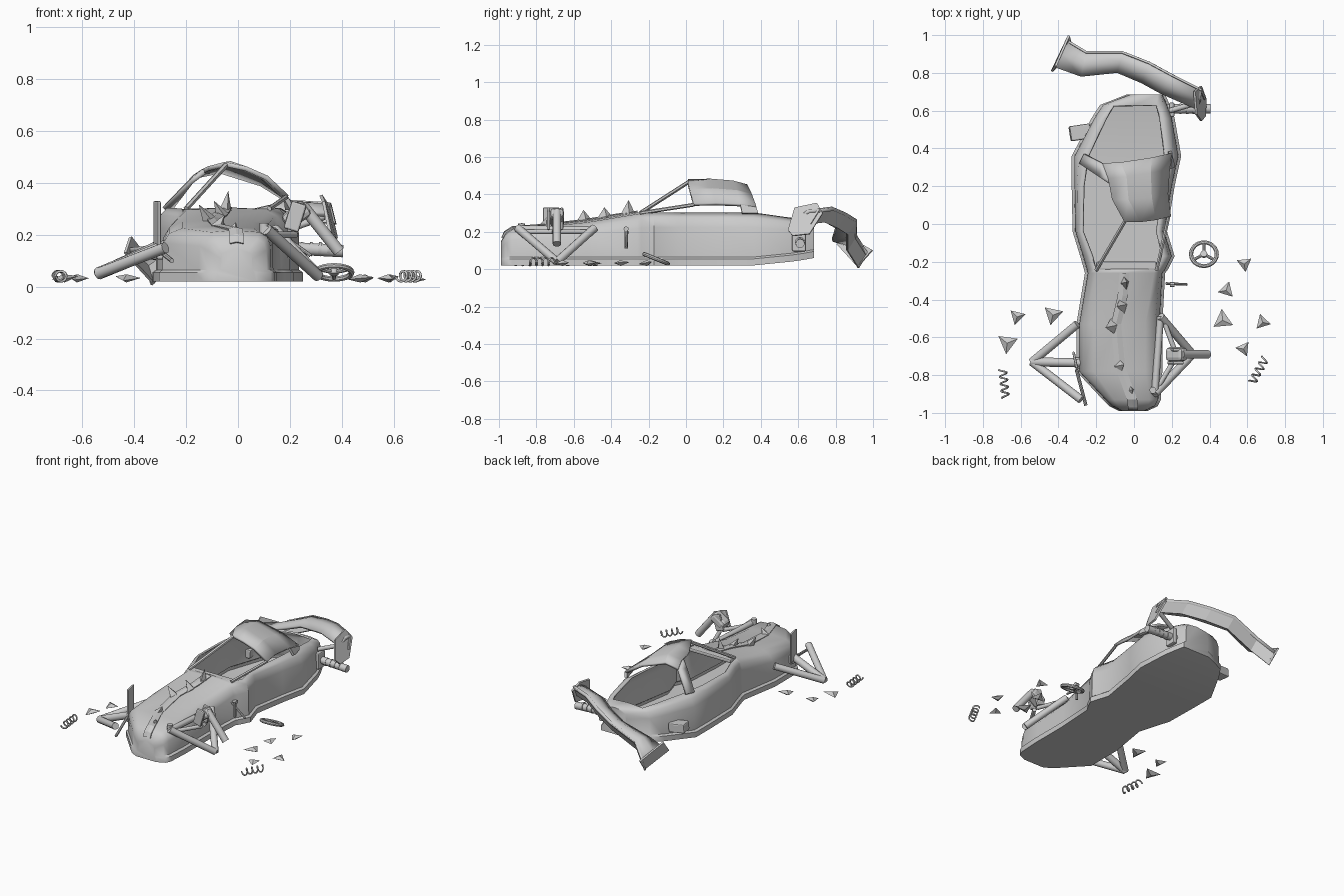
import bpy, bmesh, math, random
from mathutils import Vector

if "Cube" in bpy.data.objects:
    bpy.data.objects.remove(bpy.data.objects["Cube"])
random.seed(4)

def make(name, verts, faces, thick=0, smooth=None, offset=-1):
    me = bpy.data.meshes.new(name)
    bm = bmesh.new()
    vs = [bm.verts.new(v) for v in verts]
    for f in faces:
        bm.faces.new([vs[i] for i in f])
    bmesh.ops.recalc_face_normals(bm, faces=bm.faces)
    bm.to_mesh(me)
    bm.free()
    ob = bpy.data.objects.new(name, me)
    bpy.context.collection.objects.link(ob)
    if thick:
        m = ob.modifiers.new("thickness", 'SOLIDIFY')
        m.thickness, m.offset = thick, offset
    if smooth:
        shade(ob, smooth)
    return ob

def shade(ob, deg=40):
    bpy.ops.object.select_all(action='DESELECT')
    ob.select_set(True)
    bpy.context.view_layer.objects.active = ob
    bpy.ops.object.shade_smooth_by_angle(angle=math.radians(deg))

def rod(name, a, b, r, sides=12):
    a, b = Vector(a), Vector(b)
    d = b - a
    bpy.ops.mesh.primitive_cylinder_add(vertices=sides, radius=r, depth=d.length, location=(a + b) / 2,
                                        rotation=d.to_track_quat('Z', 'Y').to_euler())
    ob = bpy.context.object
    ob.name = name
    if sides > 6:
        shade(ob)
    return ob

def box(name, loc, size, rot=(0, 0, 0), bevel=0.008):
    bpy.ops.mesh.primitive_cube_add(size=1, location=loc, rotation=rot)
    ob = bpy.context.object
    ob.name, ob.scale = name, size
    bpy.ops.object.transform_apply(location=False, rotation=False, scale=True)
    m = ob.modifiers.new("bevel", 'BEVEL')
    m.width, m.segments = bevel, 2
    return ob

def grid_faces(rows, cols):
    return [(r*cols + c, r*cols + c + 1, (r+1)*cols + c + 1, (r+1)*cols + c)
            for r in range(rows - 1) for c in range(cols - 1)]

# Body shell: stations of y, left x, right x, floor z, top z, rim inset
stations = [(-.99, -.08, .07, .02, .14, .03), (-.965, -.13, .125, .02, .185, .05),
            (-.93, -.165, .142, .02, .21, .06), (-.78, -.305, .15, .02, .225, .09),
            (-.53, -.305, .15, .02, .25, .09),
            (-.26, -.26, .165, .02, .295, .06), (-.24, -.265, .18, .02, .298, .06),
            (-.17, -.285, .215, .02, .302, .06), (-.04, -.325, .175, .02, .303, .05),
            (.2, -.33, .215, .02, .303, .06), (.36, -.33, .25, .02, .303, .085),
            (.56, -.225, .215, .04, .275, .075), (.63, -.18, .19, .05, .265, .07),
            (.685, -.04, .165, .06, .235, .04)]
verts = []
for y, xl, xr, z0, z1, ins in stations:
    h = z1 - z0
    half = [(0, z0), (0, z0 + .035), (.014, z0 + .045), (.016, z0 + h*.72),
            (ins*.35 + .008, z0 + h*.90), (ins, z1)]
    sec = [(xl + o, z) for o, z in half] + [((xl + xr)/2, z1 + .008)] + [(xr - o, z) for o, z in half[::-1]]
    verts += [(x, y, z) for x, z in sec]
n = 13
faces = []
for i in range(len(stations) - 1):
    for j in range(n):
        if j in (5, 6) and 6 <= i <= 11:      # open cockpit and rear hatch
            continue
        k = (j + 1) % n
        faces.append((i*n + j, i*n + k, (i+1)*n + k, (i+1)*n + j))
faces += [tuple(range(n)), tuple(range((len(stations)-1)*n, len(stations)*n))]
make("body_shell", verts, faces, .012, 42)

# Crumpled roof, its window pillars and the dashboard
roof = [(-.05, .01, .472), (.03, .01, .455), (.11, .02, .42), (.19, .04, .345),
        (-.115, .13, .455), (-.03, .13, .475), (.09, .14, .425), (.175, .16, .348),
        (-.135, .24, .445), (-.04, .25, .465), (.085, .27, .415), (.185, .29, .343),
        (-.165, .32, .425), (-.07, .325, .445), (.09, .35, .395), (.195, .375, .33)]
make("crushed_roof", roof, grid_faces(4, 4), .018, 15, 0)
make("left_rear_pillar", [(-.125, .215, .445), (-.135, .24, .445), (-.165, .32, .425), (-.26, .37, .30),
                          (-.285, .32, .30), (-.18, .25, .405)],
     [(0, 1, 5), (1, 2, 3, 4, 5)], .018, 15, 0)
make("right_rear_pillar", [(.185, .29, .343), (.195, .375, .33), (.19, .385, .298), (.21, .30, .298)],
     [(0, 1, 2, 3)], .018, None, 0)
rod("left_windscreen_pillar", (-.2, -.245, .30), (-.045, .02, .470), .011, 6)
rod("right_windscreen_pillar", (.12, -.245, .30), (.185, .045, .345), .010, 6)
box("dashboard", (-.04, -.222, .288), (.32, .045, .025))

# Torn hood ridge
ridge = [(-.05, -.26, .305), (-.06, -.38, .288), (-.095, -.53, .262), (-.075, -.75, .236), (-.01, -.93, .222),
         (-.005, -.972, .195), (-.005, -.986, .165)]
make("hood_ridge", [(x + s*.027, y, z + (.008 if s == 0 else .002)) for x, y, z in ridge for s in (-1, 0, 1)],
     grid_faces(7, 3), .01)

# Shards: upright splinters on the hood, flat debris on the ground
def shard(name, loc, size, height, rot, low=0.0, sides=3):
    ring = [(size*math.cos(a), size*math.sin(a), 0) for a in (2*math.pi*i/sides for i in range(sides))]
    f = [(i, (i+1) % sides, sides + t) for t in (0, 1) for i in range(sides)]
    ob = make(name, ring + [(0, 0, height), (0, 0, -low - .002)], f)
    ob.location, ob.rotation_euler = loc, rot
    return ob

for i, (x, y, z, h, lean) in enumerate([(-.05, -.31, .285, .085, .15), (-.06, -.43, .27, .07, -.5), (-.11, -.54, .255, .075, -.6),
                                        (-.08, -.75, .225, .06, .5), (-.02, -.88, .21, .04, .3)]):
    shard("hood_splinter_%d" % i, (x, y, z), .045, h, (0, lean, .2), .02, 4).scale = (.6, 1, 1)
debris = [(-.62, -.49, .047), (-.43, -.48, .058), (-.67, -.63, .06), (.47, -.51, .06), (.49, -.35, .048),
          (.585, -.21, .045), (.68, -.52, .046), (.58, -.66, .044)]
for i, (x, y, s) in enumerate(debris):
    shard("ground_shard_%d" % i, (x, y, .032), s, .016,
          (random.uniform(-.15, .15), random.uniform(-.15, .15), random.uniform(0, 6)), .014)

# Left front suspension
hub = (-.54, -.73, .05)
rod("left_arm_front", hub, (-.28, -.93, .15), .022)
rod("left_arm_rear", hub, (-.30, -.53, .16), .022)
rod("left_arm_middle", hub, (-.27, -.735, .16), .024)
rod("left_link", (-.305, -.77, .14), (-.255, -.96, .10), .009, 8)
box("left_upright", (-.312, -.72, .23), (.014, .09, .20), (0, 0, .2), .006)
box("left_pickup", (-.28, -.735, .135), (.07, .06, .06))

# Right front suspension
hub = (.31, -.69, .04)
rod("right_arm_front", hub, (.11, -.90, .22), .022)
rod("right_arm_rear", hub, (.14, -.49, .22), .022)
rod("right_arm_link", (.11, -.90, .215), (.14, -.49, .21), .019)
rod("right_upper_arm_front", (.11, -.89, .20), (.22, -.71, .20), .013)
rod("right_upper_arm_rear", (.16, -.52, .20), (.22, -.68, .20), .013)
box("right_upright", (.225, -.69, .275), (.11, .075, .065), (0, -.6, 0), .02)
for y in (-.735, -.665):
    box("right_upright_cheek", (.22, y, .27), (.06, .018, .11), (0, .3, 0), .007)
rod("right_axle", (.25, -.69, .31), (.39, -.69, .135), .023)
rod("tow_pin", (.10, -.88, .2), (.10, -.88, .245), .018)

# Mirror stalk
rod("mirror_stalk", (.17, -.315, .20), (.28, -.32, .12), .007, 8)
rod("mirror_post", (.20, -.32, .11), (.20, -.32, .21), .009, 8)
rod("mirror_knob", (.19, -.32, .215), (.215, -.32, .215), .014, 8)

# Rear hubs
box("rear_right_bracket", (.20, .605, .15), (.03, .075, .11))
rod("rear_right_axle", (.17, .61, .15), (.405, .61, .137), .024)
for i in range(4):
    x = .24 + i*.035
    rod("axle_collar", (x, .61, .145), (x + .012, .61, .144), .027)
rod("rear_right_strut", (.19, .6, .22), (.33, .64, .27), .014)
box("rear_left_hub", (-.285, .485, .13), (.11, .08, .06), (0, .1, .15))

# Broken rear wing sagging to the ground on the left
back = [(-.35, .975, .085), (-.25, .915, .18), (-.06, .915, .265), (.08, .86, .30), (.21, .79, .33), (.36, .715, .32)]
front = [(-.42, .83, .15), (-.28, .78, .165), (-.09, .80, .23), (.04, .745, .26), (.14, .69, .29), (.345, .60, .285)]
wing = []
for b, f in zip(back, front):
    mid = (Vector(b) + Vector(f))/2 + Vector((0, 0, .018))
    wing += [b, mid, f]
make("rear_wing", wing, grid_faces(6, 3), .018, 30)
make("wing_underflap", [p for b in back for p in (b, (b[0] + .02, b[1] - .05, b[2] - .08))],
     grid_faces(6, 2), .012)
make("left_endplate", [(-.44, .81, .13), (-.42, .84, .19), (-.35, 1.0, .10), (-.33, .92, .01)], [(0, 1, 2, 3)], .012)
make("right_endplate", [(.36, .545, .21), (.335, .58, .33), (.325, .70, .355), (.36, .73, .30), (.385, .66, .19), (.38, .57, .18)],
     [(0, 1, 2, 3, 4, 5)], .012)

# Steering wheel on the ground
tilt, centre = math.radians(-22), Vector((.37, -.16, .055))
bpy.ops.mesh.primitive_torus_add(major_radius=.068, minor_radius=.011, major_segments=24, minor_segments=8,
                                 location=centre, rotation=(tilt, 0, 0))
wheel = bpy.context.object
wheel.name = "steering_wheel_rim"
shade(wheel)
rot = wheel.rotation_euler.to_matrix()
rod("steering_wheel_hub", centre - rot @ Vector((0, 0, .009)), centre + rot @ Vector((0, 0, .009)), .018)
for a in (math.pi/2, math.pi*7/6, math.pi*11/6):
    rod("steering_wheel_spoke", centre, centre + rot @ Vector((.066*math.cos(a), .066*math.sin(a), 0)), .008, 8)

# Loose coil springs
def spring(name, a, b, turns=4, r=.02, wire=.005):
    a, b = Vector(a), Vector(b)
    d = b - a
    side, up = d.cross(Vector((0, 0, 1))).normalized(), Vector((0, 0, 1))
    cu = bpy.data.curves.new(name, 'CURVE')
    cu.dimensions, cu.bevel_depth, cu.bevel_resolution, cu.use_fill_caps = '3D', wire, 1, True
    sp = cu.splines.new('POLY')
    steps = turns*12
    sp.points.add(steps)
    for i in range(steps + 1):
        t = 2*math.pi*i/12
        p = a + d*(i/steps) + side*(r*math.cos(t)) + up*(r*math.sin(t))
        sp.points[i].co = (*p, 1)
    bpy.context.collection.objects.link(bpy.data.objects.new(name, cu))

spring("left_spring", (-.695, -.77, .04), (-.68, -.92, .04))
spring("right_spring", (.695, -.71, .04), (.625, -.84, .04))
